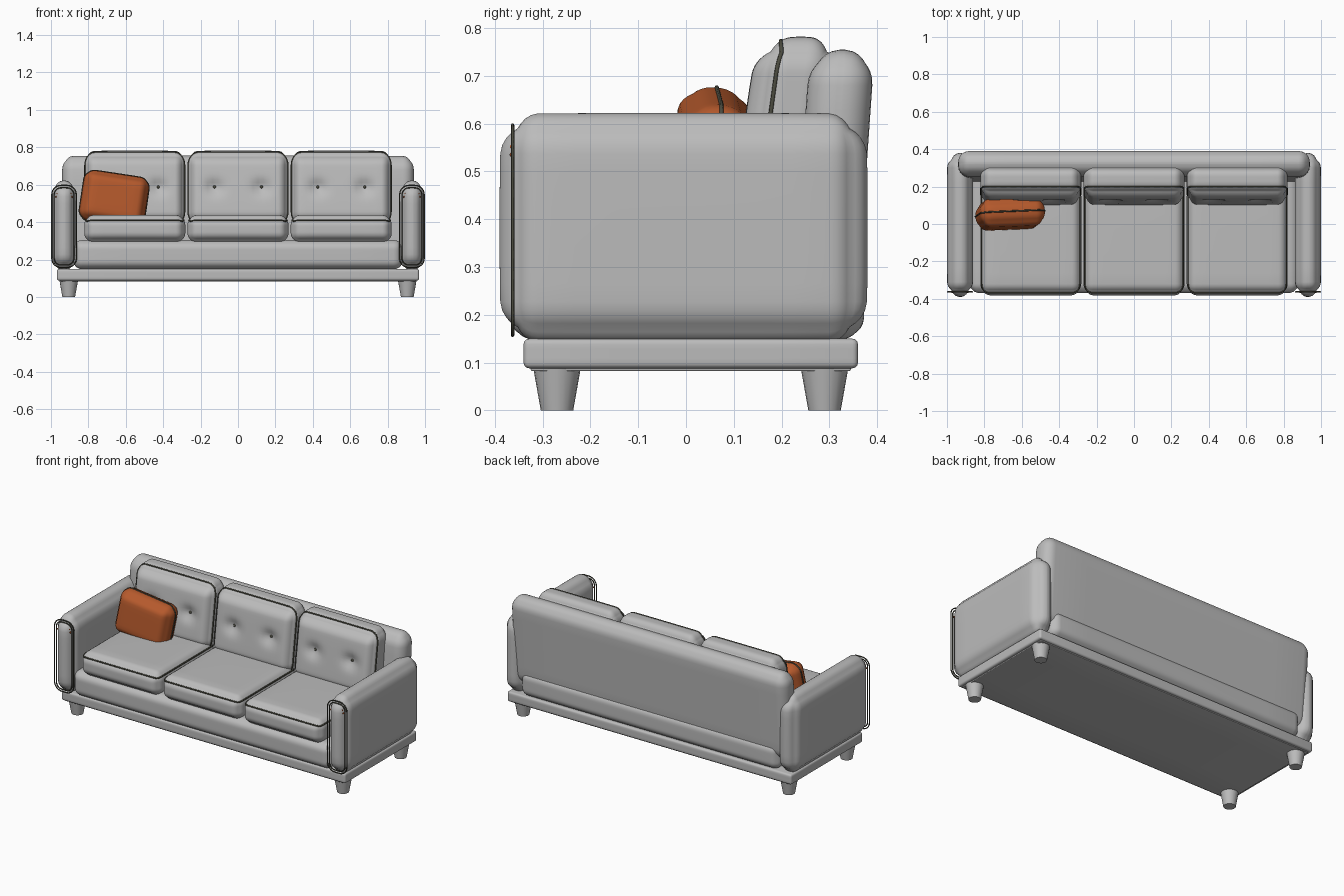
import bpy, bmesh, math
from mathutils import Vector

if "Cube" in bpy.data.objects:
    bpy.data.objects.remove(bpy.data.objects["Cube"])


def material(name, rgb):
    m = bpy.data.materials.new(name)
    m.use_nodes = True
    m.diffuse_color = (*rgb, 1)
    m.node_tree.nodes["Principled BSDF"].inputs["Base Color"].default_value = (*rgb, 1)
    return m


GREY = material("grey_fabric", (0.5, 0.5, 0.5))
DARK = material("dark_piping", (0.07, 0.07, 0.05))
RUST = material("rust_fabric", (0.46, 0.1, 0.025))


def add(name, bm, mat, at, rot=(0, 0, 0)):
    """Turn a bmesh into a smooth shaded object."""
    bmesh.ops.recalc_face_normals(bm, faces=bm.faces)
    me = bpy.data.meshes.new(name)
    bm.to_mesh(me)
    bm.free()
    me.materials.append(mat)
    for p in me.polygons:
        p.use_smooth = True
    ob = bpy.data.objects.new(name, me)
    ob.location, ob.rotation_euler = at, rot
    bpy.context.collection.objects.link(ob)
    return ob


def puffy(half, rad, puff=(0, 0, 0), lean=0, dimples=()):
    """Return a function that maps the surface of a unit cube to a padded, rounded box."""
    def place(u):
        over = Vector([max(0, abs(c) * 2 - 1) for c in u]).normalized()
        out = Vector()
        for i in range(3):
            swell = math.prod(1 - u[j] ** 4 for j in range(3) if j != i)
            size = (half[i] - rad[i]) * min(1, abs(u[i]) * 2)
            size += over[i] * (rad[i] + puff[i] * swell)
            out[i] = math.copysign(size, u[i])
        if out.y < 0:
            for x, z in dimples:
                d2 = (out.x - x) ** 2 + (out.z - z) ** 2
                out.y += 0.028 * math.exp(-d2 / 0.0016)
        out.y += lean * out.z
        return out
    return place


def padded(name, place, at, mat=GREY, n=16, rot=(0, 0, 0)):
    bm = bmesh.new()
    bmesh.ops.create_cube(bm, size=2)
    bmesh.ops.subdivide_edges(bm, edges=bm.edges, cuts=n - 1, use_grid_fill=True)
    for v in bm.verts:
        v.co = place(v.co)
    return add(name, bm, mat, at, rot)


def piping(name, place, axis, level, at, rot=(0, 0, 0), r=0.0045, n=16):
    """Run a cord around a padded shape, on a plane across one axis."""
    a, b = [i for i in range(3) if i != axis]
    cu = bpy.data.curves.new(name, "CURVE")
    cu.dimensions, cu.bevel_depth, cu.bevel_resolution = "3D", r, 1
    sp = cu.splines.new("POLY")
    sp.points.add(4 * n - 1)
    sp.use_cyclic_u = True
    for k, pt in enumerate(sp.points):
        side, t = divmod(k, n)
        t = 2 * t / n - 1
        u = Vector()
        u[axis] = level
        u[a], u[b] = [(t, -1), (1, t), (-t, 1), (-1, -t)][side]
        pt.co = (*place(u), 1)
    cu.materials.append(DARK)
    ob = bpy.data.objects.new(name, cu)
    ob.location, ob.rotation_euler = at, rot
    bpy.context.collection.objects.link(ob)
    bpy.ops.object.select_all(action="DESELECT")
    ob.select_set(True)
    bpy.context.view_layer.objects.active = ob
    bpy.ops.object.convert(target="MESH")


def bead(name, at, r, mat):
    bm = bmesh.new()
    bmesh.ops.create_uvsphere(bm, u_segments=10, v_segments=6, radius=r)
    add(name, bm, mat, at)


# Plinth and its underside
padded("base_rail", puffy((0.968, 0.35, 0.031), (0.012, 0.012, 0.012)), (0, 0.01, 0.119), n=8)
padded("base_underside", puffy((0.95, 0.335, 0.01), (0.004, 0.004, 0.004)), (0, 0.01, 0.092), n=8)

# Tapered legs
for x in (-0.905, 0.905):
    for y in (-0.27, 0.29):
        bm = bmesh.new()
        bmesh.ops.create_cone(bm, cap_ends=True, segments=20, radius1=0.034, radius2=0.05, depth=0.09)
        leg = add("leg", bm, GREY, (x, y, 0.045))
        bpy.ops.object.select_all(action="DESELECT")
        leg.select_set(True)
        bpy.context.view_layer.objects.active = leg
        bpy.ops.object.shade_smooth_by_angle(angle=math.radians(40))

# Seat body and leaning backrest
padded("seat_body", puffy((0.88, 0.365, 0.078), (0.05, 0.045, 0.045), (0, 0.006, 0)), (0, 0.002, 0.226))
padded("backrest", puffy((0.94, 0.068, 0.265), (0.06, 0.06, 0.065), (0, 0, 0.01), lean=0.07),
       (0, 0.308, 0.48))

# Arms with corded front panels and studs
arm = puffy((0.062, 0.365, 0.23), (0.052, 0.06, 0.075), (0.008, 0.02, 0.01))
for s, side in ((-1, "right"), (1, "left")):
    x = s * 0.93
    padded(side + "_arm", arm, (x, -0.005, 0.382))
    for inset in (0, 0.013):
        loop = puffy((0.066 - inset, 0.01, 0.22 - inset), (0.05 - inset, 0.005, 0.05 - inset))
        piping(side + "_arm_cord", loop, 1, 0, (x, -0.363, 0.377), r=0.0035)
    for dx, z in ((0.043, 0.535), (0.035, 0.552), (0.022, 0.562)):
        for m in (-1, 1):
            bead(side + "_arm_stud", (x + m * dx, -0.364, z), 0.005, RUST)

# Seat cushions and buttoned back cushions
seat = puffy((0.27, 0.285, 0.068), (0.05, 0.05, 0.045), (0, 0.012, 0.008))
buttons = [(-0.125, 0.005), (0.125, 0.005)]
back = puffy((0.27, 0.075, 0.19), (0.055, 0.055, 0.065), (0, 0.018, 0.012), 0.14, buttons)
for x in (-0.552, 0, 0.552):
    at = (x, -0.085, 0.363)
    padded("seat_cushion", seat, at)
    piping("seat_cushion_cord", seat, 2, 0.82, at)
    at = (x, 0.212, 0.58)
    padded("back_cushion", back, at, n=32)
    piping("back_cushion_cord", back, 1, -0.7, at)
    for dx, dz in buttons:
        bead("button", (x + dx, 0.148, 0.588), 0.009, DARK)

# Loose pillow, tilted against the back
pillow = puffy((0.172, 0.066, 0.133), (0.05, 0.06, 0.05), (0.004, 0.012, 0.004))
at, rot = (-0.662, 0.055, 0.523), (-0.1, 0.15, 0.04)
padded("pillow", pillow, at, RUST, rot=rot)
piping("pillow_cord", pillow, 1, 0, at, rot)
